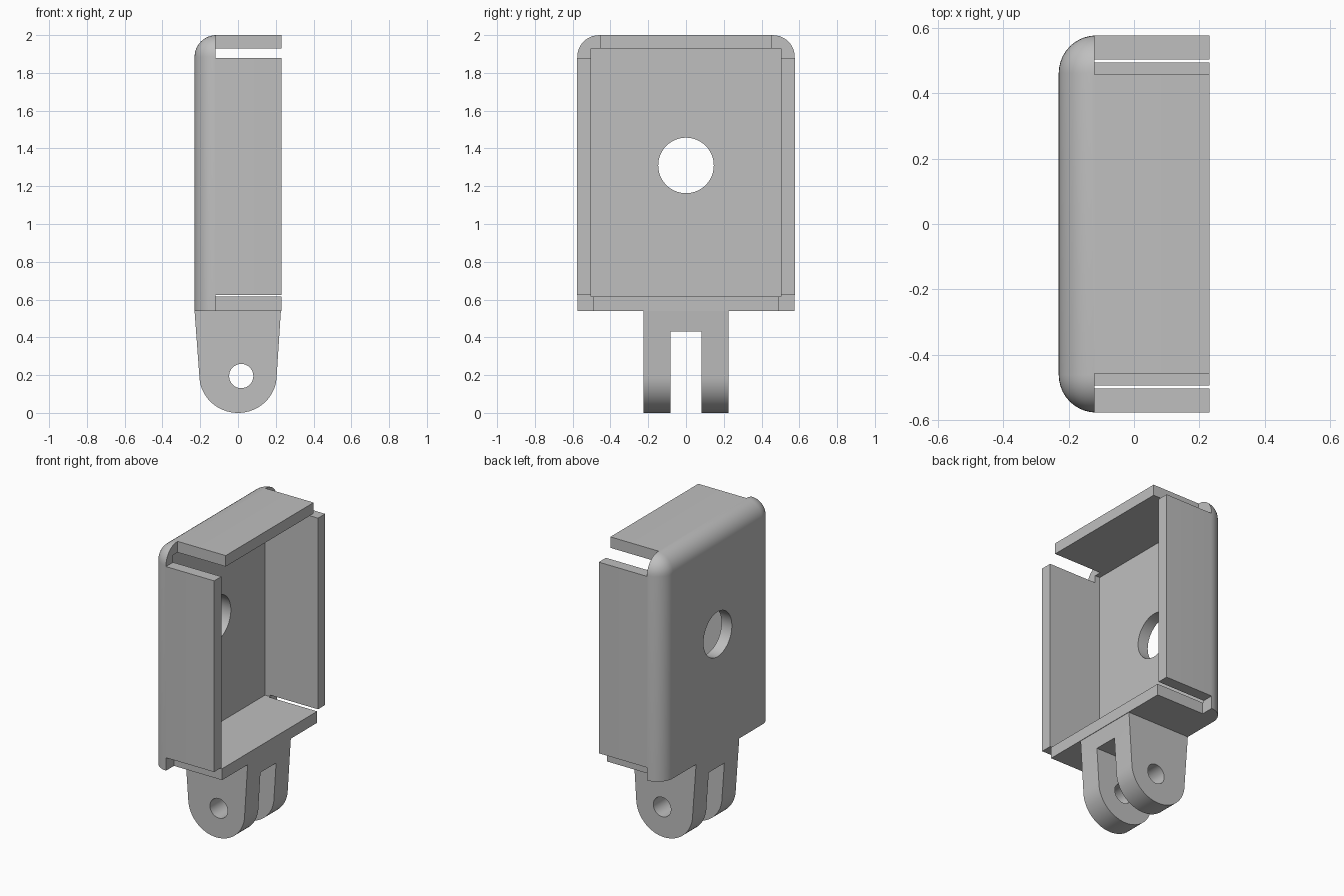
import bpy, bmesh
from math import pi, sin, cos, radians
from mathutils import Matrix, Vector

if "Cube" in bpy.data.objects:
    bpy.data.objects.remove(bpy.data.objects["Cube"])

grey = bpy.data.materials.new("plain grey")
grey.use_nodes = True
colour = (0.52, 0.52, 0.52, 1)
grey.diffuse_color = colour
grey.node_tree.nodes["Principled BSDF"].inputs["Base Color"].default_value = colour


def finish(name, bm):
    bmesh.ops.recalc_face_normals(bm, faces=bm.faces)
    mesh = bpy.data.meshes.new(name)
    bm.to_mesh(mesh)
    bm.free()
    mesh.materials.append(grey)
    ob = bpy.data.objects.new(name, mesh)
    bpy.context.collection.objects.link(ob)
    return ob


def box_mesh(low, high):
    bm = bmesh.new()
    low, high = Vector(low), Vector(high)
    bmesh.ops.create_cube(bm, size=1)
    for v in bm.verts:
        v.co = (low + high) / 2 + v.co * (high - low)
    return bm


def box(name, low, high):
    return finish(name, box_mesh(low, high))


def cylinder(name, centre, radius, depth, axis):
    bm = bmesh.new()
    turn = Matrix.Rotation(pi / 2, 4, 'Y' if axis == 'X' else 'X')
    bmesh.ops.create_cone(bm, cap_ends=True, segments=64, radius1=radius, radius2=radius,
                          depth=depth, matrix=Matrix.Translation(centre) @ turn)
    return finish(name, bm)


def cut(ob, cutter):
    cutter.hide_render = True
    mod = ob.modifiers.new("cut", 'BOOLEAN')
    mod.operation, mod.solver, mod.object = 'DIFFERENCE', 'EXACT', cutter
    bpy.context.view_layer.objects.active = ob
    bpy.ops.object.modifier_apply(modifier=mod.name)
    bpy.data.objects.remove(cutter)


def smooth(ob):
    bpy.ops.object.select_all(action='DESELECT')
    ob.select_set(True)
    bpy.context.view_layer.objects.active = ob
    bpy.ops.object.shade_smooth_by_angle(angle=radians(30))


X, Y, BASE, TOP = 0.23, 0.576, 0.54, 2.0     # outer limits of the case
ROUND = 0.115
LIP = -0.12                                  # depth where the corner slots stop

# Case: block rounded at the back and top corners, square at the base and mouth
bm = box_mesh((-X, -Y, BASE), (X, Y, TOP))


def rounded(edge):
    mid = (edge.verts[0].co + edge.verts[1].co) / 2
    back, top, side = mid.x < -X + 0.01, mid.z > TOP - 0.01, abs(mid.y) > Y - 0.01
    return back + top + side == 2


bmesh.ops.bevel(bm, geom=[e for e in bm.edges if rounded(e)], offset=ROUND,
                segments=10, profile=0.5, affect='EDGES', clamp_overlap=True)
case = finish("case", bm)

# Hollow, round window and open corner slots
cut(case, box("hollow", (-0.155, -0.502, 0.615), (0.5, 0.502, 1.928)))
cut(case, cylinder("window_cutter", (-0.2, 0, 1.31), 0.147, 0.3, 'X'))
for s in (-1, 1):
    for inner, z0, z1 in ((0.456, 1.88, 2.2), (0.493, 0.3, 0.625)):
        y0, y1 = sorted((s * inner, s * 0.8))
        cut(case, box("slot_cutter", (LIP, y0, z0), (0.5, y1, z1)))
smooth(case)

# Mount: tapered profile with a round foot, split into two prongs with a bolt hole
steps = 32
profile = [(-X, BASE)]
profile += [(0.205 * cos(a), 0.2 + 0.2 * sin(a)) for a in
            (pi + pi * i / steps for i in range(steps + 1))]
profile += [(X - 0.003, BASE)]
bm = bmesh.new()
face = bm.faces.new([bm.verts.new((x, -0.224, z)) for x, z in profile])
out = bmesh.ops.extrude_face_region(bm, geom=[face])
bmesh.ops.translate(bm, vec=(0, 0.448, 0),
                    verts=[v for v in out["geom"] if isinstance(v, bmesh.types.BMVert)])
mount = finish("mount_prongs", bm)
cut(mount, box("gap_cutter", (-0.5, -0.081, -0.2), (0.5, 0.081, 0.43)))
cut(mount, cylinder("bolt_cutter", (0.017, 0, 0.195), 0.064, 1, 'Y'))
smooth(mount)
